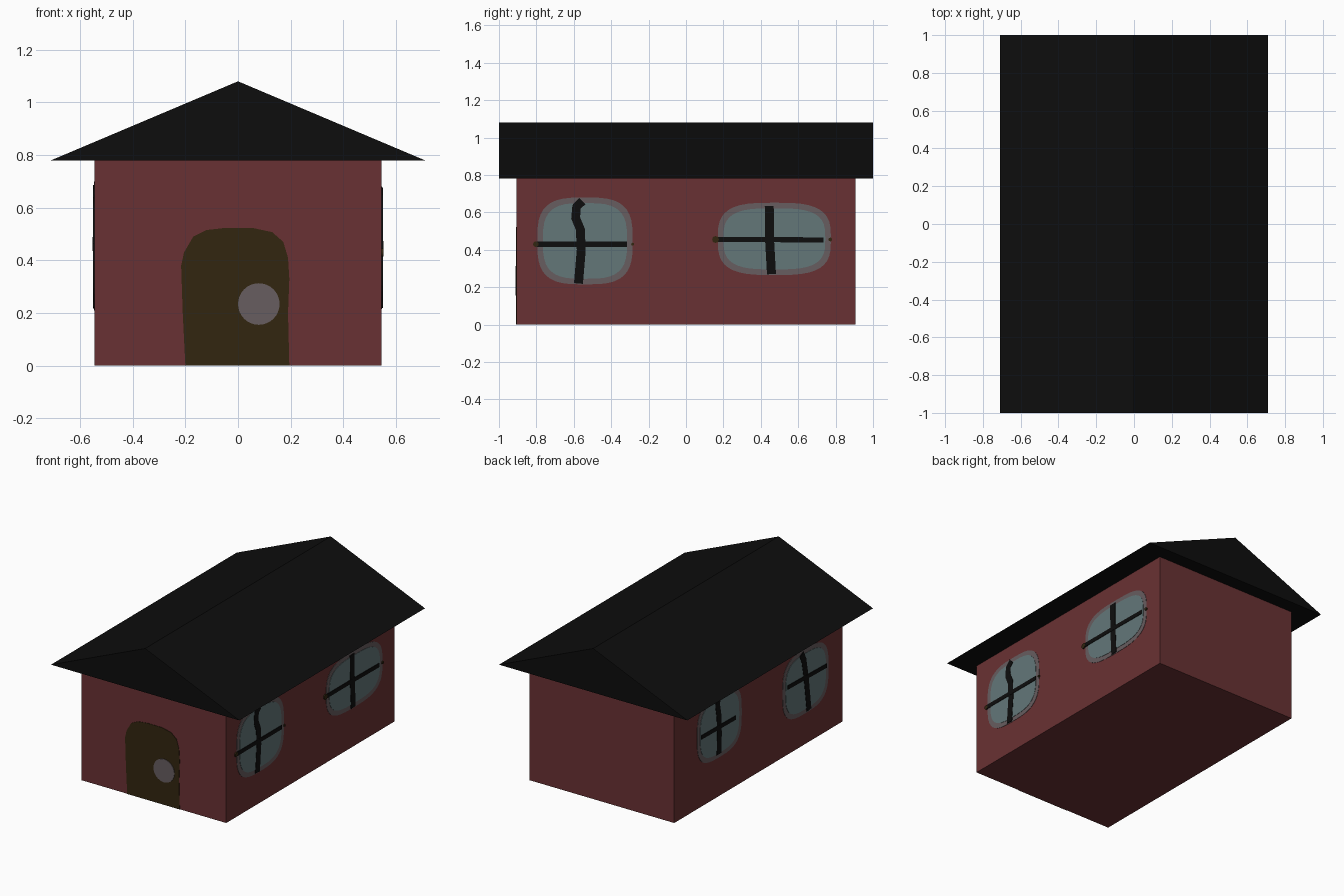
import bpy, bmesh, math
from mathutils import Vector

if "Cube" in bpy.data.objects:
    bpy.data.objects.remove(bpy.data.objects["Cube"])

HX, HY, WALL_H = 0.545, 0.905, 0.78


def material(name, r, g, b):
    m = bpy.data.materials.new(name)
    m.diffuse_color = (r, g, b, 1)
    m.use_nodes = True
    m.node_tree.nodes["Principled BSDF"].inputs["Base Color"].default_value = m.diffuse_color
    return m


BRICK = material("brick red", 0.141, 0.031, 0.033)
BLACK = material("roof black", 0.004, 0.004, 0.004)
BROWN = material("door brown", 0.032, 0.019, 0.005)
GREY = material("warm grey", 0.135, 0.110, 0.115)
GLASS = material("glass blue", 0.125, 0.184, 0.191)


def prism(name, profile, place, d0, d1, mat):
    """Extrude a 2D outline between depths d0 and d1; place maps (u, v, depth) to space."""
    bm = bmesh.new()
    a = [bm.verts.new(place(u, v, d0)) for u, v in profile]
    b = [bm.verts.new(place(u, v, d1)) for u, v in profile]
    bm.faces.new(a)
    bm.faces.new(b)
    n = len(profile)
    for i in range(n):
        j = (i + 1) % n
        bm.faces.new((a[i], a[j], b[j], b[i]))
    bmesh.ops.recalc_face_normals(bm, faces=bm.faces)
    mesh = bpy.data.meshes.new(name)
    bm.to_mesh(mesh)
    bm.free()
    mesh.materials.append(mat)
    ob = bpy.data.objects.new(name, mesh)
    bpy.context.collection.objects.link(ob)
    return ob


def along_y(u, v, d):
    return (u, d, v)


def front(u, v, d):
    return (u, -HY - d, v)


def right(u, v, d):
    return (HX + d, u, v)


def left(u, v, d):
    return (-HX - d, u, v)


def rounded(u0, u1, v0, v1, power=3.2, n=40):
    """Superellipse outline filling the given bounds."""
    pts = []
    for i in range(n):
        t = 2 * math.pi * i / n
        c, s = math.cos(t), math.sin(t)
        pts.append(((u0 + u1) / 2 + (u1 - u0) / 2 * math.copysign(abs(c) ** (2 / power), c),
                    (v0 + v1) / 2 + (v1 - v0) / 2 * math.copysign(abs(s) ** (2 / power), s)))
    return pts


def ribbon(path, width):
    """Outline of a stroke of constant width along a path."""
    p = [Vector(q) for q in path]
    one, two = [], []
    for i, q in enumerate(p):
        t = (p[min(i + 1, len(p) - 1)] - p[max(i - 1, 0)]).normalized()
        off = Vector((-t.y, t.x)) * width / 2
        one.append(tuple(q + off))
        two.append(tuple(q - off))
    return one + two[::-1]


def window(name, place, bounds, upright, crossbar):
    u0, u1, v0, v1 = bounds
    m = 0.03
    prism(name + "_frame", rounded(*bounds), place, 0, 0.002, GREY)
    prism(name + "_glass", rounded(u0 + m, u1 - m, v0 + m, v1 - m), place, 0, 0.004, GLASS)
    prism(name + "_upright", ribbon(upright, 0.048), place, 0, 0.006, BLACK)
    prism(name + "_crossbar", ribbon(crossbar, 0.028), place, 0, 0.007, BLACK)


# Walls and gabled roof
prism("walls", [(-HX, 0), (HX, 0), (HX, WALL_H), (-HX, WALL_H)], along_y, -HY, HY, BRICK)
prism("roof", [(-0.71, WALL_H), (0.71, WALL_H), (0, 1.08)], along_y, -1, 1, BLACK)

# Door and its round knob
door = [(-0.2, 0), (-0.21, 0.2), (-0.216, 0.38), (-0.205, 0.43), (-0.17, 0.49),
        (-0.12, 0.515), (-0.05, 0.523), (0.06, 0.522), (0.13, 0.507), (0.172, 0.47),
        (0.19, 0.41), (0.195, 0.33), (0.19, 0.2), (0.195, 0)]
prism("door", door, front, 0, 0.003, BROWN)
prism("door_knob", rounded(0.0, 0.158, 0.155, 0.313, 2, 32), front, 0, 0.006, GREY)

# Right side windows
window("right_front_window", right, (-0.795, -0.285, 0.215, 0.68),
       [(-0.555, 0.66), (-0.585, 0.63), (-0.59, 0.57), (-0.565, 0.51),
        (-0.56, 0.4), (-0.575, 0.22)],
       [(-0.80, 0.43), (-0.315, 0.43)])
window("right_back_window", right, (0.17, 0.775, 0.265, 0.652),
       [(0.445, 0.635), (0.447, 0.45), (0.457, 0.27)],
       [(0.16, 0.455), (0.45, 0.455), (0.735, 0.452)])

# Brown tips at the ends of the right crossbars
for i, (u, v, r) in enumerate([(-0.803, 0.43, 0.015), (-0.285, 0.43, 0.008),
                               (0.158, 0.455, 0.018), (0.772, 0.455, 0.01)]):
    prism(f"crossbar_tip_{i + 1}", rounded(u - r, u + r, v - r, v + r, 2, 12),
          right, 0, 0.008, BROWN)

# Left side windows
window("left_back_window", left, (0.18, 0.66, 0.265, 0.70),
       [(0.43, 0.68), (0.445, 0.63), (0.43, 0.55), (0.425, 0.42), (0.43, 0.29)],
       [(0.62, 0.475), (0.25, 0.47)])
window("left_front_window", left, (-0.755, -0.26, 0.21, 0.65),
       [(-0.46, 0.63), (-0.485, 0.58), (-0.51, 0.45), (-0.54, 0.22)],
       [(-0.31, 0.46), (-0.73, 0.45)])
